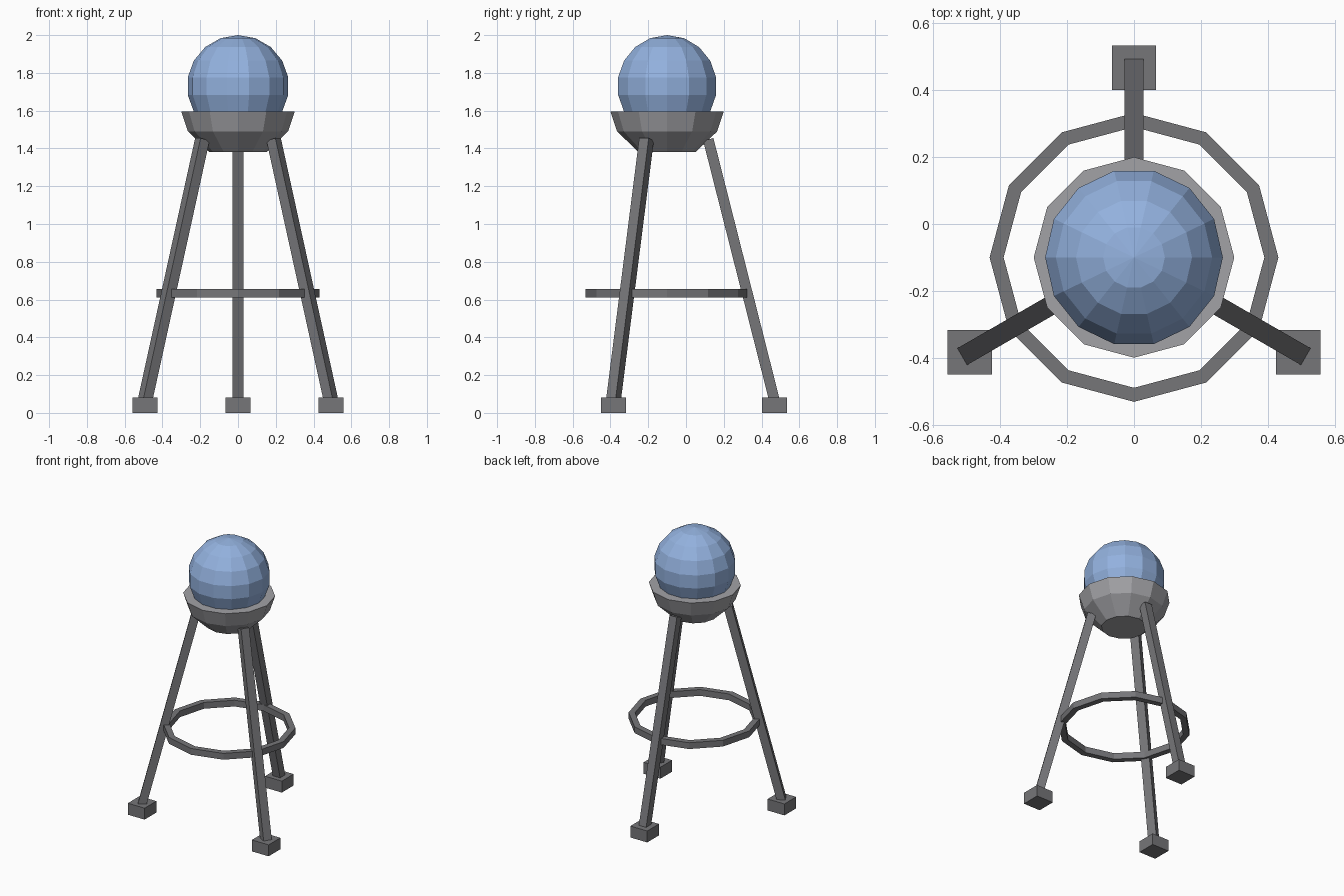
import bpy, bmesh, math
from mathutils import Matrix, Vector

cube = bpy.data.objects.get("Cube")
if cube:
    bpy.data.objects.remove(cube, do_unlink=True)

AXIS = Vector((0, -0.1, 0))  # vertical axis of the stand


def material(name, color):
    m = bpy.data.materials.new(name)
    m.use_nodes = True
    m.diffuse_color = (*color, 1)
    m.node_tree.nodes["Principled BSDF"].inputs["Base Color"].default_value = (*color, 1)
    return m


DARK = material("dark grey metal", (0.18, 0.18, 0.19))
LIGHT = material("light grey metal", (0.36, 0.36, 0.38))
BLUE = material("blue", (0.29, 0.44, 0.73))


def finish(name, bm, mat, location=AXIS):
    bmesh.ops.recalc_face_normals(bm, faces=bm.faces)
    mesh = bpy.data.meshes.new(name)
    bm.to_mesh(mesh)
    bm.free()
    mesh.materials.append(mat)
    obj = bpy.data.objects.new(name, mesh)
    obj.location = location
    bpy.context.collection.objects.link(obj)
    return obj


def lathe(name, profile, sides, mat, closed=False):
    """Revolve (radius, height) points; open profiles get flat caps."""
    bm = bmesh.new()
    rings = []
    for r, z in profile:
        turns = [math.tau * i / sides for i in range(sides)]
        rings.append([bm.verts.new((r * math.sin(a), r * math.cos(a), z)) for a in turns])
    pairs = list(zip(rings, rings[1:]))
    if closed:
        pairs.append((rings[-1], rings[0]))
    else:
        bm.faces.new(rings[0])
        bm.faces.new(rings[-1])
    for a, b in pairs:
        for i in range(sides):
            j = (i + 1) % sides
            bm.faces.new((a[i], a[j], b[j], b[i]))
    return finish(name, bm, mat)


# Globe resting in the bowl, with a vertex line on the back
bm = bmesh.new()
bmesh.ops.create_uvsphere(bm, u_segments=14, v_segments=9, radius=0.27,
                          matrix=Matrix.Rotation(math.pi / 2, 4, "Z"))
finish("globe", bm, BLUE, AXIS + Vector((0, 0, 1.73)))

# Bowl and brace ring
lathe("bowl", [(0.15, 1.38), (0.265, 1.49), (0.3, 1.595)], 12, LIGHT)
lathe("brace_ring", [(0.39, 0.61), (0.432, 0.61), (0.432, 0.655), (0.39, 0.655)],
      12, DARK, closed=True)

# Three splayed legs, each on a square foot
for side, degrees in (("back", 90), ("right", 210), ("left", 330)):
    a = math.radians(degrees)
    out = Vector((math.cos(a), math.sin(a), 0))
    low = out * 0.575 + Vector((0, 0, 0.04))
    high = out * 0.218 + Vector((0, 0, 1.448))
    along = (high - low).normalized()
    across = Vector((0, 0, 1)).cross(out)
    turn = Matrix((across, along.cross(across), along)).transposed().to_4x4()
    size = Matrix.Diagonal((0.058, 0.056, (high - low).length, 1))
    bm = bmesh.new()
    bmesh.ops.create_cube(bm, size=1,
                          matrix=Matrix.Translation((low + high) / 2) @ turn @ size)
    finish(side + "_leg", bm, DARK)

    bm = bmesh.new()
    bmesh.ops.create_cube(bm, size=1, matrix=Matrix.Diagonal((0.133, 0.133, 0.082, 1)))
    finish(side + "_foot", bm, DARK, AXIS + out * 0.568 + Vector((0, 0, 0.041)))
